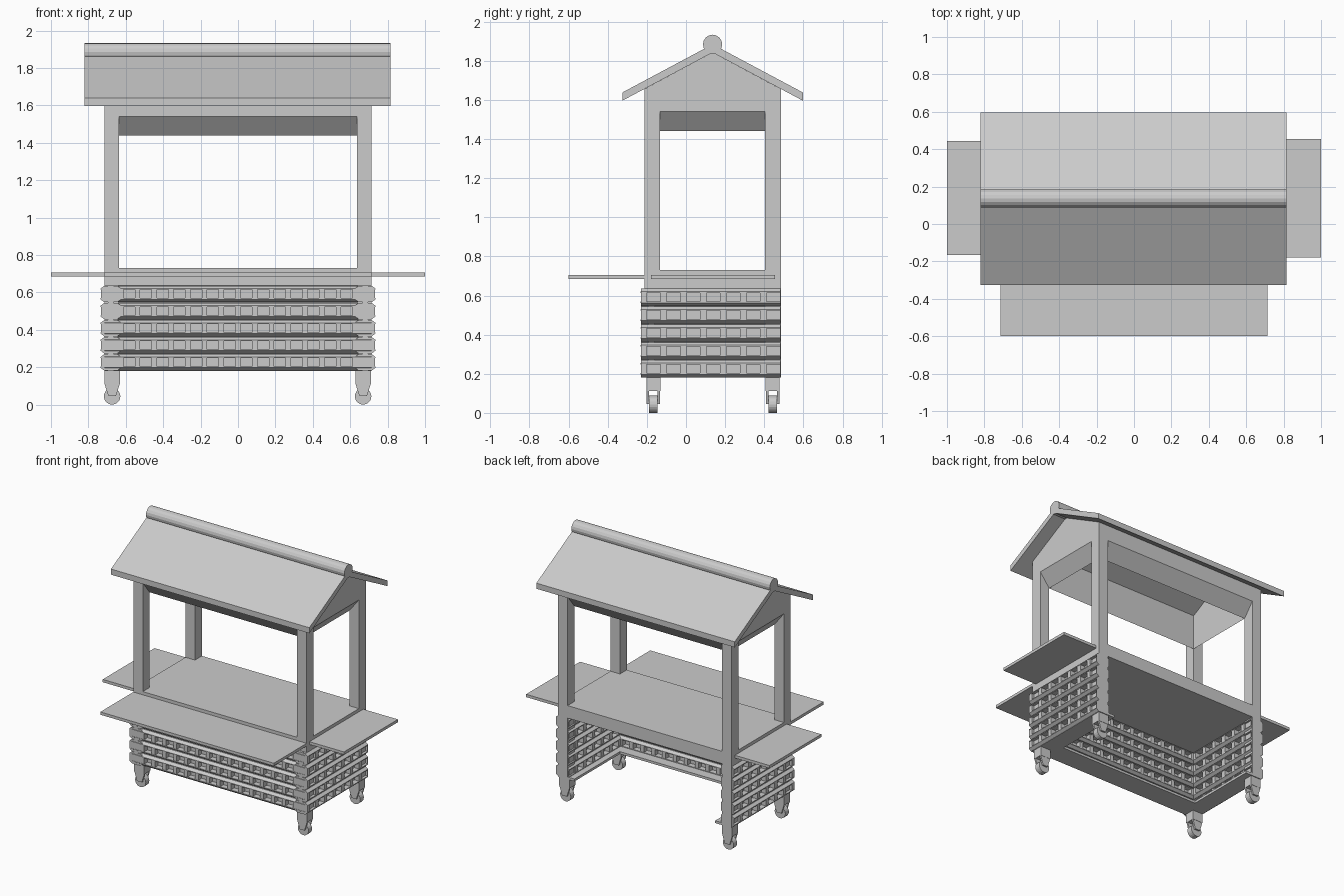
import bpy, bmesh, math
from mathutils import Vector, Matrix

if "Cube" in bpy.data.objects:
    bpy.data.objects.remove(bpy.data.objects["Cube"])


def finish(name, bm):
    bmesh.ops.recalc_face_normals(bm, faces=bm.faces[:])
    me = bpy.data.meshes.new(name)
    bm.to_mesh(me)
    bm.free()
    ob = bpy.data.objects.new(name, me)
    bpy.context.scene.collection.objects.link(ob)
    return ob


def add_prism(bm, pts, place, a, b):
    # extrude a 2D profile from a to b; place maps (u, v, t) to 3D
    ends = [[bm.verts.new(place(u, v, t)) for u, v in pts] for t in (a, b)]
    n = len(pts)
    for ring in ends:
        bm.faces.new(ring)
    for i in range(n):
        j = (i + 1) % n
        bm.faces.new((ends[0][i], ends[0][j], ends[1][j], ends[1][i]))


def along_x(u, v, t):
    return (t, u, v)


def along_y(u, v, t):
    return (u, t, v)


def prism(name, pts, place, a, b):
    bm = bmesh.new()
    add_prism(bm, pts, place, a, b)
    return finish(name, bm)


def rect(u0, u1, v0, v1):
    return [(u0, v0), (u1, v0), (u1, v1), (u0, v1)]


def box(name, x0, x1, y0, y1, z0, z1):
    return prism(name, rect(y0, y1, z0, z1), along_x, x0, x1)


W, WI = 0.715, 0.637          # outer and inner half width of the frame
F, FI, BI, B = -0.212, -0.132, 0.403, 0.485   # front and back frame planes
RY, SLOPE = 0.136, 0.535      # ridge position and roof slope


def under(y):
    return 1.842 - SLOPE * abs(y - RY)


# roof shell and ridge pole
e = 0.461
prism("roof", [(RY - e, 1.596), (RY, 1.842), (RY + e, 1.596), (RY + e, 1.638),
               (RY, 1.884), (RY - e, 1.638)], along_x, -0.82, 0.816)
pole = [(RY + 0.049 * math.cos(k * math.pi / 8), 1.884 + 0.049 * math.sin(k * math.pi / 8))
        for k in range(16)]
prism("ridge_pole", pole, along_x, -0.82, 0.816)

# upper beams with sloped undersides, front and back
for n, o, i in (("front", F, FI), ("back", B, BI)):
    prism(n + "_beam", [(o, 1.54), (i, 1.44), (i, under(i)), (o, under(o))], along_x, -WI, WI)

# gable ends, their inner lower edge dropped like the beams
for n, s in (("left", -1), ("right", 1)):
    g = prism(n + "_gable", [(FI, 1.54), (BI, 1.54), (BI, under(BI)), (RY, under(RY)),
                             (FI, under(FI))], along_x, s * WI, s * W)
    for v in g.data.vertices:
        if v.co.z < 1.545 and abs(v.co.x) < 0.67:
            v.co.z = 1.44

# corner posts: the top follows the roof, back ones reach down to the casters
for nx, s in (("left", -1), ("right", 1)):
    for ny, y0, y1, z0 in (("front", F, FI, 0.64), ("back", BI, B, 0.18)):
        prism(f"{ny}_{nx}_post", [(y0, z0), (y1, z0), (y1, under(y1)), (y0, under(y0))],
              along_x, s * WI, s * W)

# counter and fold-out leaves
box("counter", -W, W, F, B, 0.637, 0.73)
box("front_leaf", -W, W, -0.60, F, 0.685, 0.706)
box("right_leaf", W, 1.0, -0.18, 0.455, 0.685, 0.706)
box("left_leaf", -1.0, -W, -0.165, 0.445, 0.685, 0.706)

# crate-like walls: five rows of chamfered rails with recessed cells
ROW, Z0 = 0.0914, 0.18
LIP = [(-0.07, 0.002), (0.0, 0.002), (0.02, 0.017), (0.02, 0.023), (-0.09, 0.023), (-0.09, 0.017)]


def wall(name, place, a, b, c0, pitch, cells):
    bm = bmesh.new()
    add_prism(bm, rect(-0.05, -0.02, Z0, Z0 + 5 * ROW), place, a, b)
    for r in range(5):
        z = Z0 + r * ROW
        add_prism(bm, [(d, z + h) for d, h in LIP], place, a, b)
        add_prism(bm, [(d, z + ROW - h) for d, h in LIP], place, a, b)
        for k in range(cells + 1):
            lo = a if k == 0 else c0 + k * pitch - pitch * 0.68 / 2 - pitch * 0.32
            hi = b if k == cells else c0 + k * pitch - pitch * 0.68 / 2
            add_prism(bm, rect(-0.088, 0.018, z + 0.02, z + ROW - 0.02), place, lo, hi)
    return finish(name, bm)


wall("front_wall", lambda d, z, t: (t, F - d, z), -W, W, -0.672, 0.0896, 16)
wall("right_wall", lambda d, z, t: (W + d, t, z), -0.23, 0.482, -0.166, 0.102, 7)
wall("left_wall", lambda d, z, t: (-W - d, t, z), -0.23, 0.482, -0.166, 0.102, 7)

# base ledge around three sides
box("front_ledge", -W, W, F, -0.05, 0.18, 0.198)
for n, s in (("left", -1), ("right", 1)):
    prism(n + "_ledge", rect(-0.05, B, 0.18, 0.198), along_x, s * 0.58, s * W)

# casters: block, tapered fork prongs and wheel
for nx, x in (("left", -0.673), ("right", 0.669)):
    for ny, y in (("front", -0.167), ("back", 0.443)):
        n = f"{ny}_{nx}_caster"
        bm = bmesh.new()
        add_prism(bm, rect(x - 0.042, x + 0.042, 0.112, 0.182), along_y, y - 0.036, y + 0.036)
        fork = [(x - 0.042, 0.115), (x + 0.042, 0.115), (x + 0.02, 0.045), (x - 0.02, 0.045)]
        for s in (-1, 1):
            add_prism(bm, fork, along_y, y + s * 0.022, y + s * 0.034)
        finish(n + "_fork", bm)
        bm = bmesh.new()
        bmesh.ops.create_cone(bm, cap_ends=True, segments=20, radius1=0.044, radius2=0.044, depth=0.042,
                              matrix=Matrix.Translation((x, y, 0.044)) @ Matrix.Rotation(math.pi / 2, 4, 'X'))
        finish(n + "_wheel", bm)
